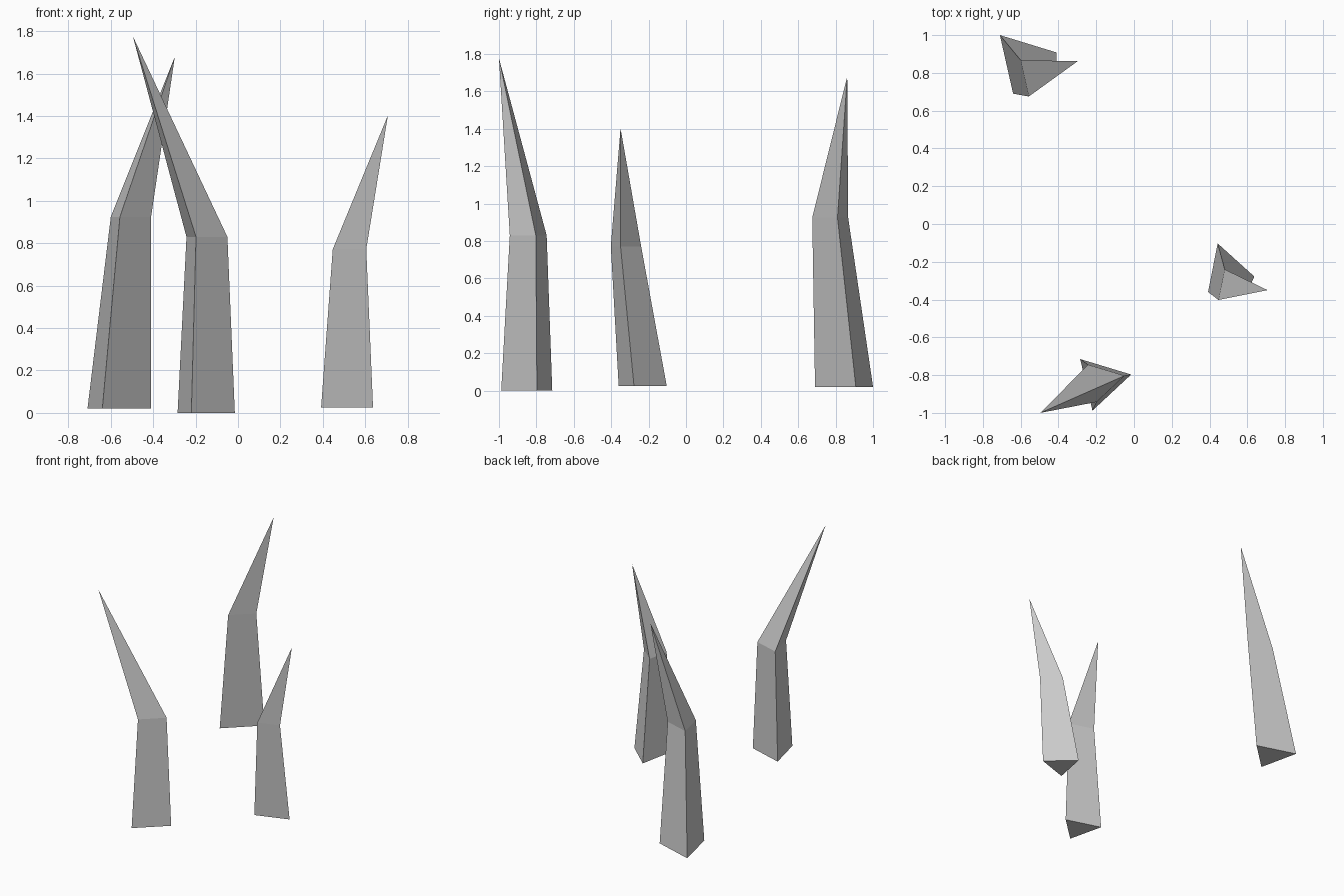
import bpy
import bmesh

if "Cube" in bpy.data.objects:
    bpy.data.objects.remove(bpy.data.objects["Cube"])


def grass_blade(name, base, base_z, bend, bend_z, tip):
    """Loft a three-sided blade from its base triangle through the bend to a point."""
    bm = bmesh.new()
    low = [bm.verts.new((x, y, base_z)) for x, y in base]
    mid = [bm.verts.new((x, y, bend_z)) for x, y in bend]
    top = bm.verts.new(tip)
    bm.faces.new(low[::-1])
    for i in range(3):
        j = (i + 1) % 3
        bm.faces.new((low[i], low[j], mid[j], mid[i]))
        bm.faces.new((mid[i], mid[j], top))
    bmesh.ops.recalc_face_normals(bm, faces=bm.faces)
    mesh = bpy.data.meshes.new(name)
    bm.to_mesh(mesh)
    bm.free()
    obj = bpy.data.objects.new(name, mesh)
    bpy.context.collection.objects.link(obj)
    return obj


# Back blade, leaning right
grass_blade("back_grass_blade",
            [(-0.71, 1.0), (-0.64, 0.69), (-0.41, 0.908)], 0.02,
            [(-0.60, 0.867), (-0.557, 0.675), (-0.41, 0.81)], 0.925,
            (-0.298, 0.862, 1.68))

# Front blade, the tallest, leaning left
grass_blade("front_grass_blade",
            [(-0.285, -0.715), (-0.22, -0.988), (-0.015, -0.797)], 0.0,
            [(-0.243, -0.745), (-0.198, -0.942), (-0.05, -0.803)], 0.83,
            (-0.496, -1.0, 1.777))

# Right blade, the shortest
grass_blade("right_grass_blade",
            [(0.443, -0.103), (0.392, -0.36), (0.637, -0.278)], 0.025,
            [(0.48, -0.24), (0.447, -0.402), (0.605, -0.35)], 0.772,
            (0.707, -0.35, 1.403))
